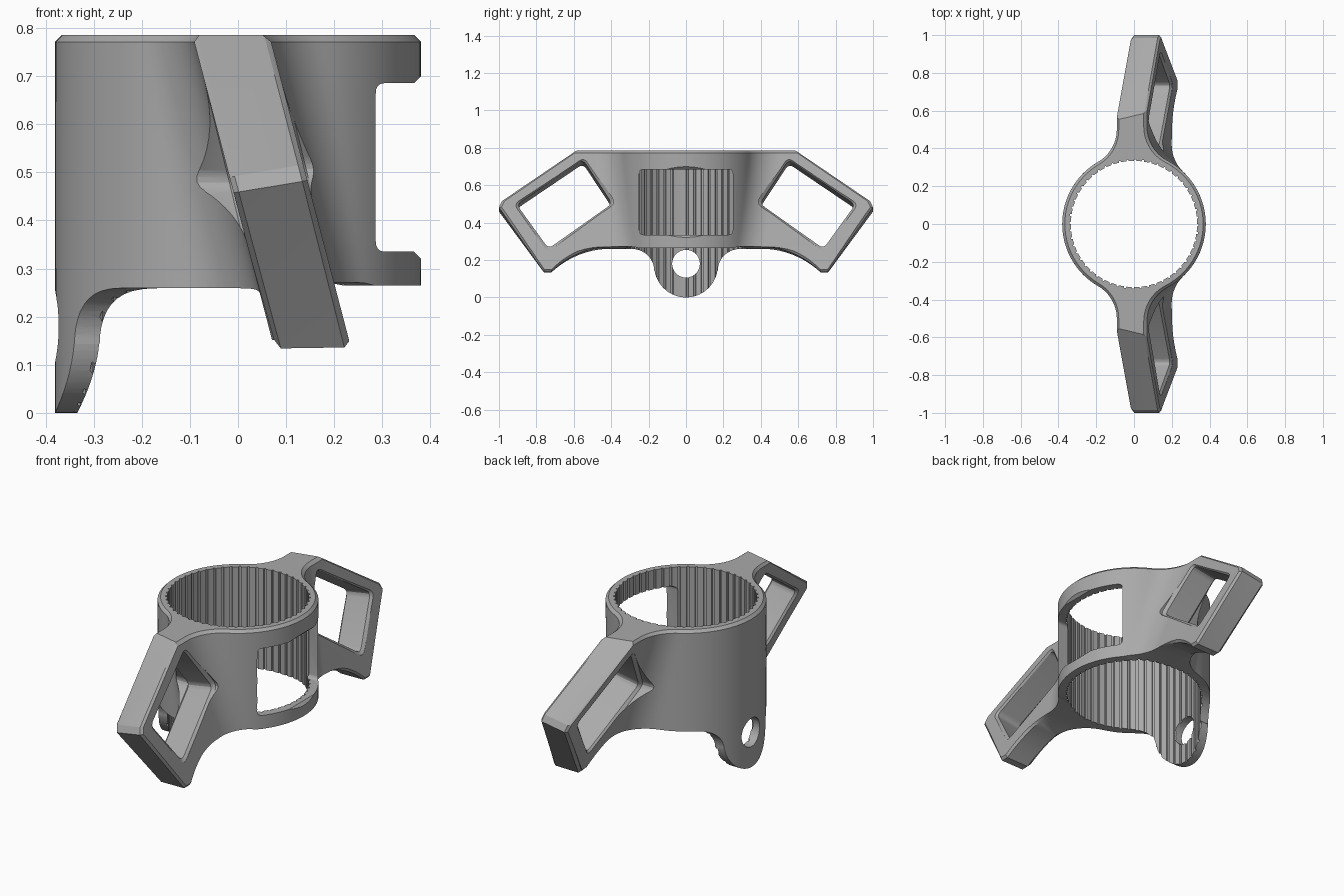
import bpy, bmesh
from math import sin, cos, pi, atan2, sqrt, hypot, radians

old = bpy.data.objects.get("Cube")
if old:
    bpy.data.objects.remove(old, do_unlink=True)

R, BORE, TOP = 0.38, 0.334, 0.785     # ring radii and height
H, C, FIL = 0.08, 0.014, 0.2          # arm half thickness, chamfer, fillet
TILT, SKEW = 0.261, 0.17              # arm lean, skew of the arm edges


def arm_x(z):
    return -0.012 + TILT * (0.775 - z)


def clamp(v):
    return max(0.0, min(1.0, v))


def arc(cx, cy, r, a0, a1, n):
    return [(cx + r * cos(a0 + (a1 - a0) * i / n),
             cy + r * sin(a0 + (a1 - a0) * i / n)) for i in range(n + 1)]


def bezier(a, b, c, n):
    return [tuple((1 - t) ** 2 * p + 2 * t * (1 - t) * q + t * t * s
                  for p, q, s in zip(a, b, c))
            for t in (i / n for i in range(n + 1))]


def rounded(pts, r, n=4):
    out = []
    for i, p in enumerate(pts):
        ends = []
        for q in (pts[i - 1], pts[(i + 1) % len(pts)]):
            d = hypot(q[0] - p[0], q[1] - p[1])
            ends.append((p[0] + (q[0] - p[0]) * r / d, p[1] + (q[1] - p[1]) * r / d))
        out += bezier(ends[0], p, ends[1], n)
    return out


def loft(name, rings):
    """Closed solid through matching rings of points."""
    bm = bmesh.new()
    rows = [[bm.verts.new(p) for p in ring] for ring in rings]
    n = len(rows[0])
    for a, b in zip(rows, rows[1:]):
        for i in range(n):
            j = (i + 1) % n
            bm.faces.new((a[i], a[j], b[j], b[i]))
    bm.faces.new(rows[0][::-1])
    bm.faces.new(rows[-1])
    bmesh.ops.triangulate(bm, faces=bm.faces[:])
    bmesh.ops.recalc_face_normals(bm, faces=bm.faces[:])
    me = bpy.data.meshes.new(name)
    bm.to_mesh(me)
    bm.free()
    ob = bpy.data.objects.new(name, me)
    bpy.context.collection.objects.link(ob)
    return ob


def side(a, inset):
    """One side of the plan: arm edge, fillet, ring, fillet, arm edge."""
    r, rad, a = FIL + inset, R - inset, a - inset
    cx = a + r
    cy = sqrt((rad + r) ** 2 - cx ** 2)
    th = atan2(cy, cx)
    half = arc(0, 0, rad, 0, th, 20)[:-1] + arc(cx, cy, r, th + pi, pi, 12) + [(a, 1.2)]
    return [(x, -y) for x, y in half[:0:-1]] + half


def section(z, inset=0):
    cx = arm_x(z)
    right = side(H + cx, inset)
    left = [(-x, y) for x, y in side(H - cx, inset)]
    return [(x, y, z) for x, y in right + left[::-1]]


def slab_prism(name, pts, grow, whole):
    """Sideways prism whose outline steps by a chamfer at the arm faces."""
    rings = []
    for d in (-9, -H, C - H, H - C, H, 9):
        ring = []
        for y, z in pts:
            s = 1 if y >= 0 else -1
            vy, vz = y - s * 0.69, z - 0.48
            m = 1 if whole or z > 0.8 else clamp((abs(y) - 0.42) / 0.15)
            m *= grow * C * 1.3 / hypot(vy, vz) if abs(d) >= H else 0
            k = 1 if whole else clamp((z - 0.1) / 0.38)
            x = arm_x(z) + d if abs(d) < 1 else d / 10
            shear = SKEW * k * max(-H, min(H, d))
            ring.append((x, y + vy * m, z + vz * m + shear))
        rings.append(ring)
    return loft(name, rings)


def boolean(target, cutter, op="DIFFERENCE"):
    mod = target.modifiers.new("cut", "BOOLEAN")
    mod.operation, mod.object, mod.solver = op, cutter, "EXACT"
    dg = bpy.context.evaluated_depsgraph_get()
    me = bpy.data.meshes.new_from_object(target.evaluated_get(dg))
    target.modifiers.clear()
    target.data = me
    bpy.data.objects.remove(cutter, do_unlink=True)


# Ring blended into two leaning arms
levels = [(TOP - C) * i / 24 for i in range(25)]
body = loft("ring_with_arms", [section(z) for z in levels] + [section(TOP, C)])

# Side outline: lug, underside, arm tips and sloping arm tops
half = arc(0, 0.17, 0.17, -pi / 2, radians(-8.5), 16)
half += arc(0.29, 0.145, 0.12, pi, pi / 2, 10)
half += bezier((0.4, 0.265), (0.58, 0.265), (0.72, 0.135), 10)
half += [(0.76, 0.135), (1.0, 0.47), (0.985, 0.503), (0.4, 0.9)]
outline = half + [(-y, z) for y, z in half[:0:-1]]
boolean(body, slab_prism("outline_cutter", outline, -1, False), "INTERSECT")

# Keep the lug on one side only
boolean(body, loft("lug_trim", [[(x, y, z) for y, z in
        ((-0.3, -0.1), (0.3, -0.1), (0.3, 0.2651), (-0.3, 0.2651))] for x in (-0.05, 0.6)]))

# Openings through the arms
diamond = [(0.55, 0.725), (0.905, 0.485), (0.735, 0.25), (0.395, 0.49)]
for s in (-1, 1):
    pts = [(s * y, z) for y, z in rounded(diamond, 0.03)]
    boolean(body, slab_prism("arm_opening", pts, 1, True))

# Grooved bore
TEETH = 52
bore = []
for i in range(TEETH):
    for f, r in ((0, BORE), (0.35, BORE), (0.7, BORE), (0.74, BORE + 0.008), (0.96, BORE + 0.008)):
        a = 2 * pi * (i + f) / TEETH
        bore.append((r * cos(a), r * sin(a)))
boolean(body, loft("bore_cutter", [[(x, y, z) for x, y in bore] for z in (-0.1, 1)]))

# Window with chamfered rim
def window(g):
    return rounded([(-0.25 - g, 0.335 - g), (0.25 + g, 0.335 - g),
                    (0.25 + g, 0.685 + g), (-0.25 - g, 0.685 + g)], 0.022)


boolean(body, loft("window_cutter", [[(x, y, z) for y, z in window(g)]
        for x, g in ((0.1, 0), (R - C, 0), (R, C), (0.6, C))]))

# Lug hole
boolean(body, loft("lug_hole", [[(x, y, z) for y, z in arc(0, 0.18, 0.074, 0, 2 * pi, 40)[:-1]]
        for x in (-0.6, -0.1)]))

# Material and shading
mat = bpy.data.materials.new("plain_grey")
mat.use_nodes = True
grey = (0.4, 0.4, 0.4, 1)
mat.diffuse_color = grey
mat.node_tree.nodes["Principled BSDF"].inputs["Base Color"].default_value = grey
body.data.materials.clear()
body.data.materials.append(mat)
for p in body.data.polygons:
    p.material_index = 0
for ob in bpy.context.selected_objects:
    ob.select_set(False)
body.select_set(True)
bpy.context.view_layer.objects.active = body
bpy.ops.object.shade_smooth_by_angle(angle=radians(25))
